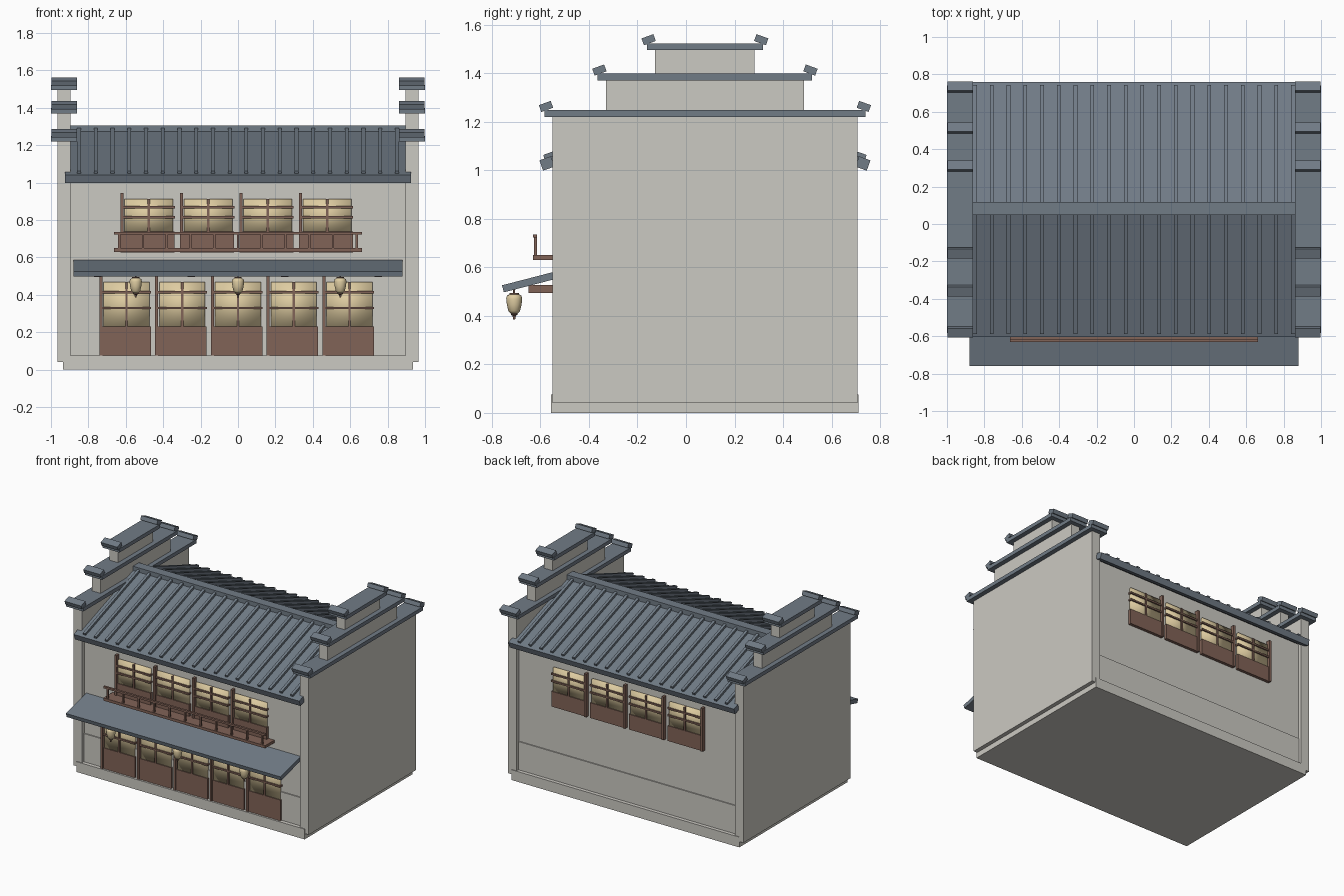
import bpy, bmesh, math
from mathutils import Matrix, Vector

old = bpy.data.objects.get("Cube")
if old:
    bpy.data.objects.remove(old, do_unlink=True)


def material(name, r, g, b):
    m = bpy.data.materials.new(name)
    m.use_nodes = True
    m.diffuse_color = (r, g, b, 1)
    m.node_tree.nodes["Principled BSDF"].inputs["Base Color"].default_value = (r, g, b, 1)
    return m


PLASTER = material("pale_plaster", .60, .585, .54)
SLATE = material("slate_tile", .165, .2, .24)
WOOD = material("brown_wood", .22, .125, .095)
PAPER = material("cream_paper", .74, .61, .36)

YC = 0.078                      # middle of the building in depth
FRONT, BACK = -0.52, 0.676      # main wall faces


def finish(name, mat, bm, smooth=False):
    me = bpy.data.meshes.new(name)
    bmesh.ops.recalc_face_normals(bm, faces=bm.faces)
    bm.to_mesh(me)
    bm.free()
    me.materials.append(mat)
    for p in me.polygons:
        p.use_smooth = smooth
    ob = bpy.data.objects.new(name, me)
    bpy.context.collection.objects.link(ob)
    return ob


def part(name, mat, boxes, smooth=False):
    """One object from boxes given as (centre, size, tilt about x)."""
    bm = bmesh.new()
    for c, s, tilt in boxes:
        bmesh.ops.create_cube(bm, size=1, matrix=Matrix.Translation(Vector(c))
                              @ Matrix.Rotation(tilt, 4, 'X') @ Matrix.Diagonal((*s, 1)))
    return finish(name, mat, bm, smooth)


def span(x, y, z):
    """Straight box from its (low, high) limits on each axis."""
    return ([(a + b) / 2 for a, b in (x, y, z)], [b - a for a, b in (x, y, z)], 0)


def lathe(name, mat, profile, x, y, smooth, n=12):
    """Turn (radius, z) points about a vertical axis."""
    bm = bmesh.new()
    rings = [[bm.verts.new((x + r * math.cos(i * math.tau / n), y + r * math.sin(i * math.tau / n), z))
              for i in range(n)] for r, z in profile]
    for a, b in zip(rings, rings[1:]):
        for i in range(n):
            j = (i + 1) % n
            bm.faces.new((a[i], a[j], b[j], b[i]))
    bm.faces.new(rings[0])
    bm.faces.new(rings[-1])
    return finish(name, mat, bm, smooth)


# Plinth, main walls and lower wall band
part("plinth", PLASTER, [span((-.935, .935), (-.556, .711), (0, .076))])
part("main_walls", PLASTER, [span((-.9, .9), (FRONT, BACK), (.05, 1.03))])
part("lower_wall_band", PLASTER, [span((-.9, .9), (FRONT - .008, BACK + .008), (.05, .285))])

# Stepped end walls with tiled caps and tilted cap ends
TIERS = [(.628, .04, 1.22), (.408, 1.24, 1.37), (.205, 1.39, 1.495)]
TIP_TILT = math.radians(20)
for side, label in ((1, "left"), (-1, "right")):
    walls, caps, tips = [], [], []
    for half, z0, z1 in TIERS:
        walls.append(span((side * .93 - .035, side * .93 + .035), (YC - half, YC + half), (z0, z1)))
        edge = half + .034
        caps.append(span((side * .93 - .07, side * .93 + .07), (YC - edge, YC + edge), (z1, z1 + .028)))
        for s in (-1, 1):
            tips.append(((side * .93, YC + s * (edge - .007), z1 + .043), (.136, .052, .03), -s * TIP_TILT))
    part(label + "_stepped_wall", PLASTER, walls)
    part(label + "_wall_caps", SLATE, caps)
    part(label + "_cap_ends", SLATE, tips)

# Main roof: two slopes, tile ribs, eaves and ridge
SLOPE = math.atan2(.235, .655)
LENGTH = math.hypot(.655, .235)
for s, label in ((-1, "front"), (1, "back")):
    tilt = -s * SLOPE
    mid = Vector((0, YC + s * .328, 1.15))
    up = Vector((0, s * math.sin(SLOPE), math.cos(SLOPE)))
    part(label + "_roof_slope", SLATE, [(mid, (1.79, LENGTH, .03), tilt)])
    ribs = []
    for i in range(20):
        x = -.85 + i * 1.7 / 19
        ribs.append((mid + up * .02 + Vector((x, 0, 0)), (.02, LENGTH, .025), tilt))
    part(label + "_tile_ribs", SLATE, ribs)
    part(label + "_eave", SLATE, [((0, YC + s * .651, 1.028), (1.85, .05, .045), tilt)])
part("roof_ridge", SLATE, [span((-.895, .895), (.048, .118), (1.24, 1.305))])


def windows(label, centres, wall, out, z, width, bars):
    """Row of windows; z holds panel bottom, sill, pane top and post top."""
    def layer(depth):
        return tuple(sorted((wall - out * .01, wall + out * depth)))
    panels, panes, frames, posts = [], [], [], []
    for c in centres:
        h = width / 2
        panels.append(span((c - h - .008, c + h + .008), layer(.022), (z[0], z[1])))
        panes.append(span((c - h, c + h), layer(.016), (z[1] - .005, z[2])))
        frames.append(span((c - .006, c + .006), layer(.024), (z[1], z[2])))
        frames += [span((c - h - .009, c + h + .009), layer(.026), (b - .006, b + .006)) for b in bars]
        posts.append(span((c - h - .022, c - h - .006), layer(.03), (z[0], z[3])))
    part(label + "_panels", WOOD, panels)
    part(label + "_panes", PAPER, panes, True)
    part(label + "_lattice", WOOD, frames)
    part(label + "_posts", WOOD, posts)


# Ground floor row, and matching upper rows on front and back
low = [i * .298 for i in range(-2, 3)]
high = [(i - 1.5) * .318 for i in range(4)]
windows("shop_window", low, FRONT, -1, (.076, .23, .468, .51), .245, (.33, .413))
for wall, out, label in ((FRONT, -1, "front_upper_window"), (BACK, 1, "back_upper_window")):
    windows(label, high, wall, out, (.625, .738, .912, .945), .26, (.815, .868))

# Balcony
part("balcony_floor", WOOD, [span((-.663, .663), (-.63, FRONT), (.63, .65))])
part("balcony_rail", WOOD, [span((-.663, .663), (-.63, -.614), (.722, .736))])
part("balcony_balusters", WOOD, [span((x - .006, x + .006), (-.626, -.614), (.645, .725))
                                 for x in (i * .127 for i in range(-5, 6))])

# Awning on brackets
part("awning", SLATE, [((0, -.636, .542), (1.76, .245, .03), math.radians(14.5))])
part("awning_brackets", WOOD, [span((x - .02, x + .02), (-.65, FRONT), (.495, .528))
                               for x in (-.75, -.25, .25, .75)])

# Hanging lanterns
for i, x in enumerate((-.547, 0, .547)):
    tag = "_%d" % (i + 1)
    lathe("lantern_body" + tag, PAPER,
          [(.014, .41), (.024, .42), (.03, .445), (.033, .47), (.03, .483), (.018, .49)], x, -.708, True)
    lathe("lantern_cap" + tag, WOOD, [(.02, .486), (.02, .494), (.004, .495), (.004, .53)], x, -.708, False)
    lathe("lantern_tassel" + tag, WOOD, [(.004, .385), (.007, .4), (.014, .405), (.014, .412)], x, -.708, False)
